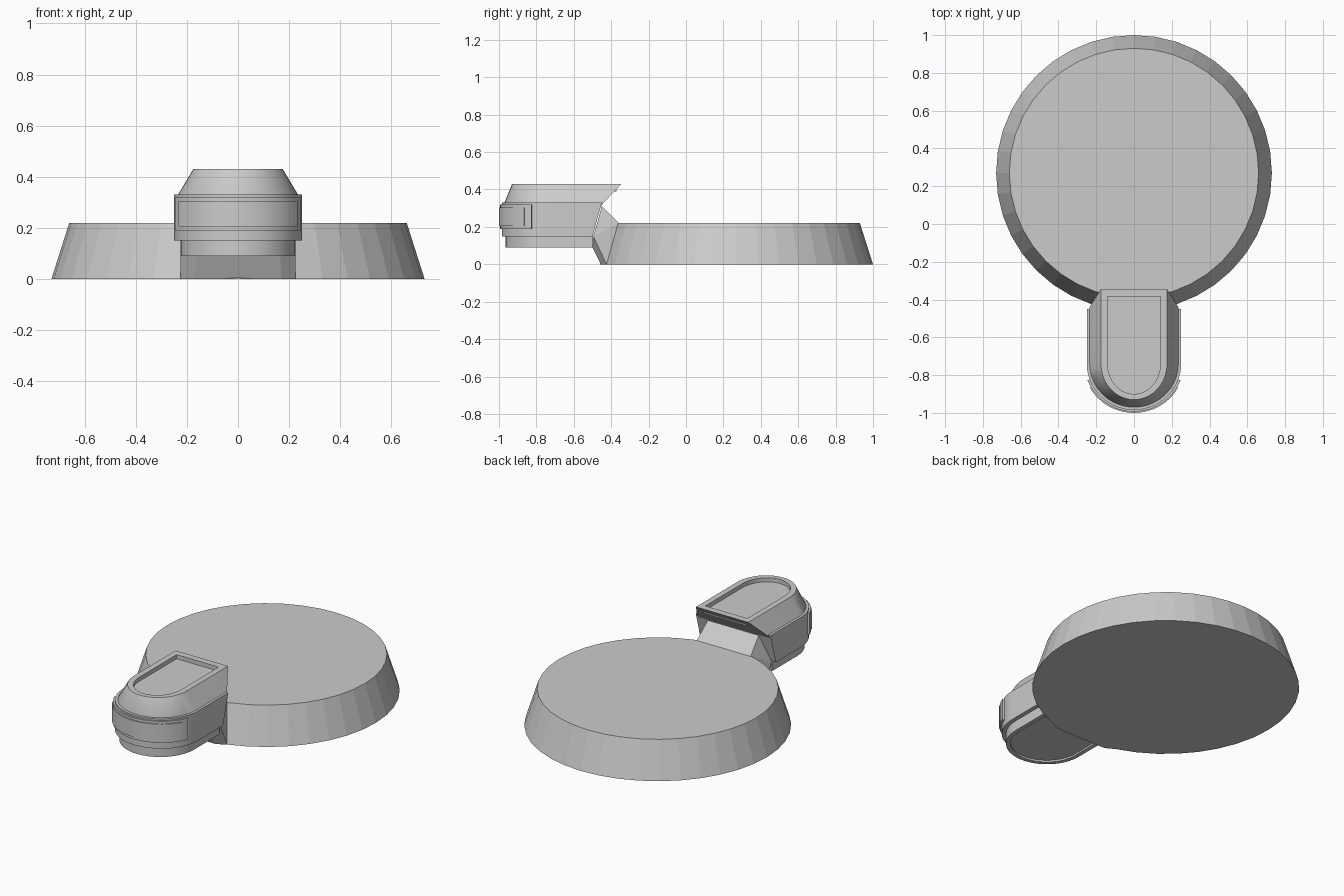
import bpy, bmesh
from math import cos, sin, radians

if "Cube" in bpy.data.objects:
    bpy.data.objects.remove(bpy.data.objects["Cube"])

YC = -0.74   # centre of the rounded pod nose


def finish(name, bm, smooth=True):
    bmesh.ops.recalc_face_normals(bm, faces=bm.faces)
    me = bpy.data.meshes.new(name)
    bm.to_mesh(me)
    bm.free()
    ob = bpy.data.objects.new(name, me)
    bpy.context.collection.objects.link(ob)
    if smooth:
        bpy.ops.object.select_all(action='DESELECT')
        ob.select_set(True)
        bpy.context.view_layer.objects.active = ob
        bpy.ops.object.shade_smooth_by_angle(angle=radians(30))
    return ob


def u_ring(bm, z, w, front, back, zback=None, n=20):
    """U-shaped outline: straight back edge, rounded front."""
    zb = z if zback is None else zback
    pts = [(w, back, zb)]
    for i in range(n + 1):
        t = radians(180 * i / n)
        pts.append((w * cos(t), YC + (front - YC) * sin(t), z))
    pts.append((-w, back, zb))
    return [bm.verts.new(p) for p in pts]


def u_loft(name, levels):
    bm = bmesh.new()
    rings = [u_ring(bm, *lv) for lv in levels]
    for a, b in zip(rings, rings[1:]):
        for i in range(len(a)):
            j = (i + 1) % len(a)
            bm.faces.new((a[i], a[j], b[j], b[i]))
    bm.faces.new(rings[0])
    bm.faces.new(rings[-1])
    return finish(name, bm)


def arc_strip(name, z0, z1, r_in, w, front, a0, n=20):
    """Curved slab wrapped around the pod nose."""
    bm = bmesh.new()
    prev = None
    for i in range(n + 1):
        t = radians(a0 + (180 - 2 * a0) * i / n)
        inner = (r_in * cos(t), YC - r_in * sin(t))
        outer = (w * cos(t), YC + (front - YC) * sin(t))
        q = [bm.verts.new((*p, z)) for p, z in
             ((inner, z0), (outer, z0), (outer, z1), (inner, z1))]
        if prev:
            for k in range(4):
                m = (k + 1) % 4
                bm.faces.new((prev[k], prev[m], q[m], q[k]))
        else:
            bm.faces.new(q)
        prev = q
    bm.faces.new(prev)
    return finish(name, bm)


# Large tapered disc
bm = bmesh.new()
bmesh.ops.create_cone(bm, cap_ends=True, segments=40, radius1=0.73, radius2=0.66, depth=0.22)
bmesh.ops.translate(bm, verts=bm.verts, vec=(0, 0.27, 0.11))
finish("base_disc", bm, False)

# Neck joining the pod to the disc
bm = bmesh.new()
half = [(0.225, -0.425, 0), (0.17, -0.455, 0), (0.165, -0.50, 0.09), (0.225, -0.495, 0.15),
        (0.17, -0.45, 0.31), (0.18, -0.36, 0.22), (0.18, -0.34, 0.0)]
for x, y, z in half:
    bm.verts.new((x, y, z))
    bm.verts.new((-x, y, z))
bmesh.ops.convex_hull(bm, input=bm.verts)
finish("neck", bm, False)

# Pod lower tier with an inset underside
u_loft("pod_lower_tier", [(0.10, 0.20, -0.94, -0.52), (0.09, 0.20, -0.94, -0.52),
                          (0.09, 0.225, -0.965, -0.50), (0.16, 0.225, -0.965, -0.495)])

# Pod middle band
u_loft("pod_middle_band", [(0.15, 0.25, -0.985, -0.50), (0.33, 0.25, -0.985, -0.45)])

# Pod tapered top with a recessed panel
u_loft("pod_top", [(0.31, 0.235, -0.97, -0.455), (0.33, 0.235, -0.97, -0.44),
                   (0.43, 0.175, -0.93, -0.345), (0.43, 0.14, -0.90, -0.385),
                   (0.405, 0.14, -0.90, -0.385)])

# Nose visor: frame and proud panel
arc_strip("visor_frame", 0.19, 0.32, 0.235, 0.262, -0.994, 20)
arc_strip("visor_panel", 0.205, 0.305, 0.235, 0.267, -1.0, 29)

# Thin ledge on the sloped back of the pod
bm = bmesh.new()
bmesh.ops.create_cube(bm, size=1)
bmesh.ops.scale(bm, verts=bm.verts, vec=(0.29, 0.02, 0.008))
bmesh.ops.translate(bm, verts=bm.verts, vec=(0, -0.382, 0.393))
finish("back_ledge", bm, False)
